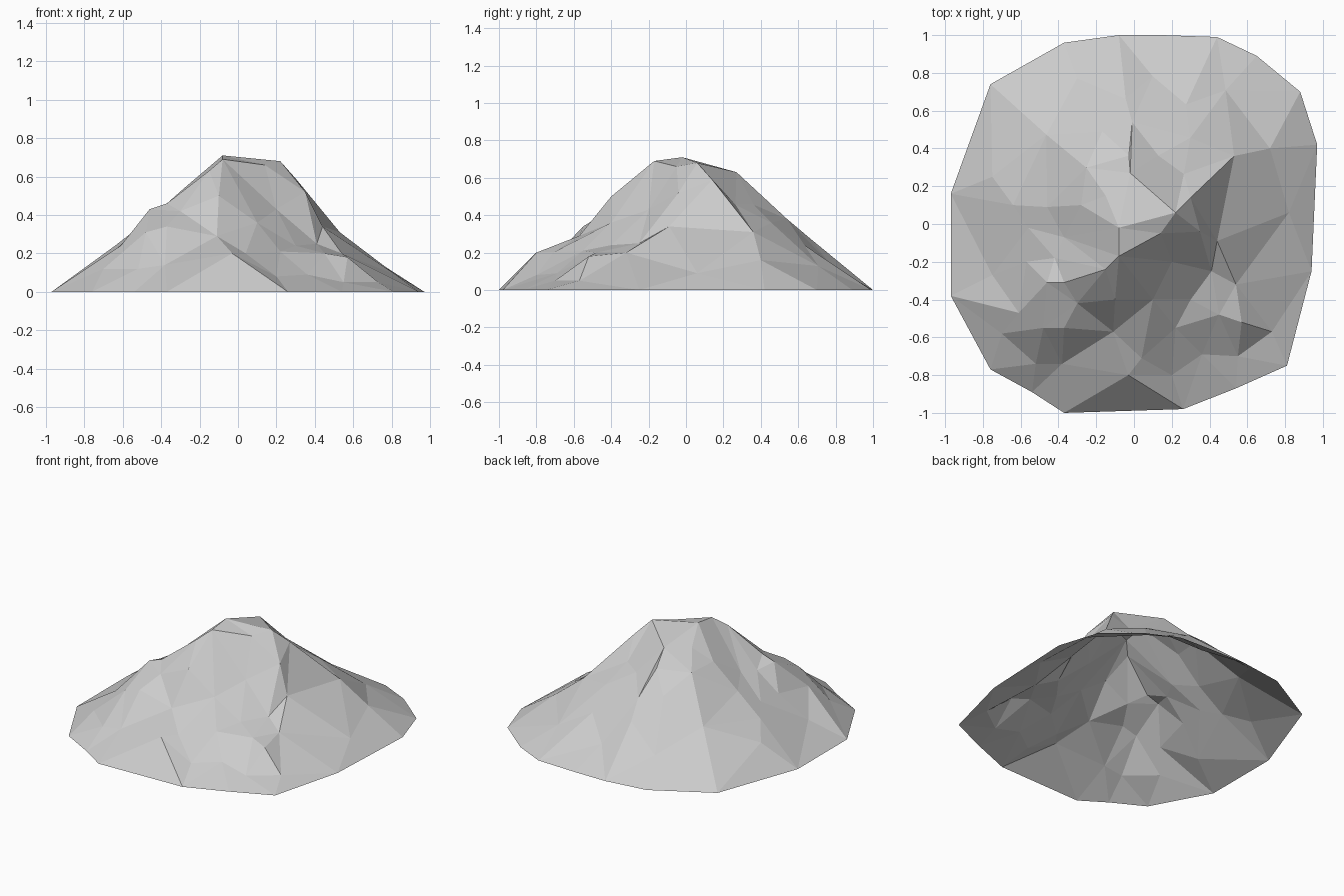
import bpy
import random
from mathutils import Vector
from mathutils.geometry import delaunay_2d_cdt

if "Cube" in bpy.data.objects:
    bpy.data.objects.remove(bpy.data.objects["Cube"])

random.seed(4)

# Outline of the foot, counter-clockwise from the east
rim = [(.97, .42), (.88, .70), (.65, .89), (.44, .99), (.15, 1), (-.08, 1), (-.37, .96),
       (-.76, .74), (-.97, .16), (-.97, -.38), (-.76, -.77), (-.54, -.89), (-.37, -1),
       (.26, -.98), (.54, -.87), (.81, -.75), (.94, -.25)]

# Ridges and ledges: chains of points that stay connected as creases
summit_ridge = [(-.46, -.31, .43), (-.37, -.31, .46), (-.15, -.24, .63), (-.08, -.17, .69),
                (.14, -.05, .66), (.22, .06, .68), (.30, .14, .59), (.53, .36, .31),
                (.72, .40, .16)]
summit_edge = [(-.08, -.17, .69), (-.08, -.02, .71), (-.15, .15, .62)]
back_crease = [(-.08, -.02, .71), (-.02, .27, .63), (-.01, .54, .38)]
front_spur = [(-.15, -.24, .63), (-.10, -.40, .50), (-.11, -.57, .29), (-.03, -.80, .20),
              (.26, -.98, 0)]
upper_ledge = [(.35, -.04, .52), (.44, -.09, .34), (.41, -.25, .25), (.30, -.40, .24)]
lower_ledge = [(.44, -.09, .34), (.54, -.32, .20), (.57, -.52, .18), (.45, -.48, .20)]
west_spur = [(-.97, -.38, 0), (-.61, -.47, .24), (-.48, -.55, .31), (-.37, -.55, .34),
             (-.11, -.57, .29)]
west_gully = [(-.97, -.38, 0), (-.75, -.27, .12), (-.57, -.20, .28)]

# Loose points on the front, east and west slopes
slopes = [(.82, .06, .09), (.73, -.57, .05), (.55, -.70, .05), (.36, -.69, .09),
          (.22, -.55, .21), (.04, -.71, .20), (.20, -.80, .08), (.10, -.40, .36),
          (.20, -.20, .43), (-.38, -.74, .14), (-.52, -.74, .12), (-.70, -.58, .12),
          (-.30, -.42, .42), (-.37, -.07, .43), (-.28, .10, .54), (-.46, .09, .38),
          (-.56, -.02, .29), (-.64, .10, .24), (-.75, .25, .16), (-.42, -.18, .41)]

coords, edges = [], []


def add(p):
    p = Vector(p)
    for i, q in enumerate(coords):
        if (p - q).length < 1e-4:
            return i
    coords.append(p)
    return len(coords) - 1


def chain(points, closed=False):
    ids = [add(p) for p in points]
    edges.extend(zip(ids, ids[1:]))
    if closed:
        edges.append((ids[-1], ids[0]))


chain([(x, y, 0) for x, y in rim], closed=True)
for c in (summit_ridge, summit_edge, back_crease, front_spur,
          upper_ledge, lower_ledge, west_spur, west_gully):
    chain(c)
for p in slopes:
    add(p)

# Even back slope: staggered steps from the foot up towards the summit
for i, (x, y) in enumerate(rim[1:8]):
    steps = [(.22, .16), (.55, .45)] if i % 2 else [(.38, .30), (.68, .57)]
    for t, z in steps:
        px = x + (-.02 - x) * t + random.uniform(-.02, .02)
        py = y + (.08 - y) * t + random.uniform(-.02, .02)
        z *= .80 if x > .1 else .93               # hollower towards the back right
        if min((Vector((px, py)) - c.xy).length for c in coords) > .09:
            add((px, py, min(z, .82 * (1 - py))))

# Open faceted shell
verts2d, _, faces, origin, _, _ = delaunay_2d_cdt(
    [c.xy for c in coords], edges, [], 1, 1e-5)
verts = [(v.x, v.y, coords[o[0]].z if o else 0) for v, o in zip(verts2d, origin)]
mesh = bpy.data.meshes.new("mountain")
mesh.from_pydata(verts, [], faces)
mesh.update()
mountain = bpy.data.objects.new("mountain", mesh)
bpy.context.collection.objects.link(mountain)
